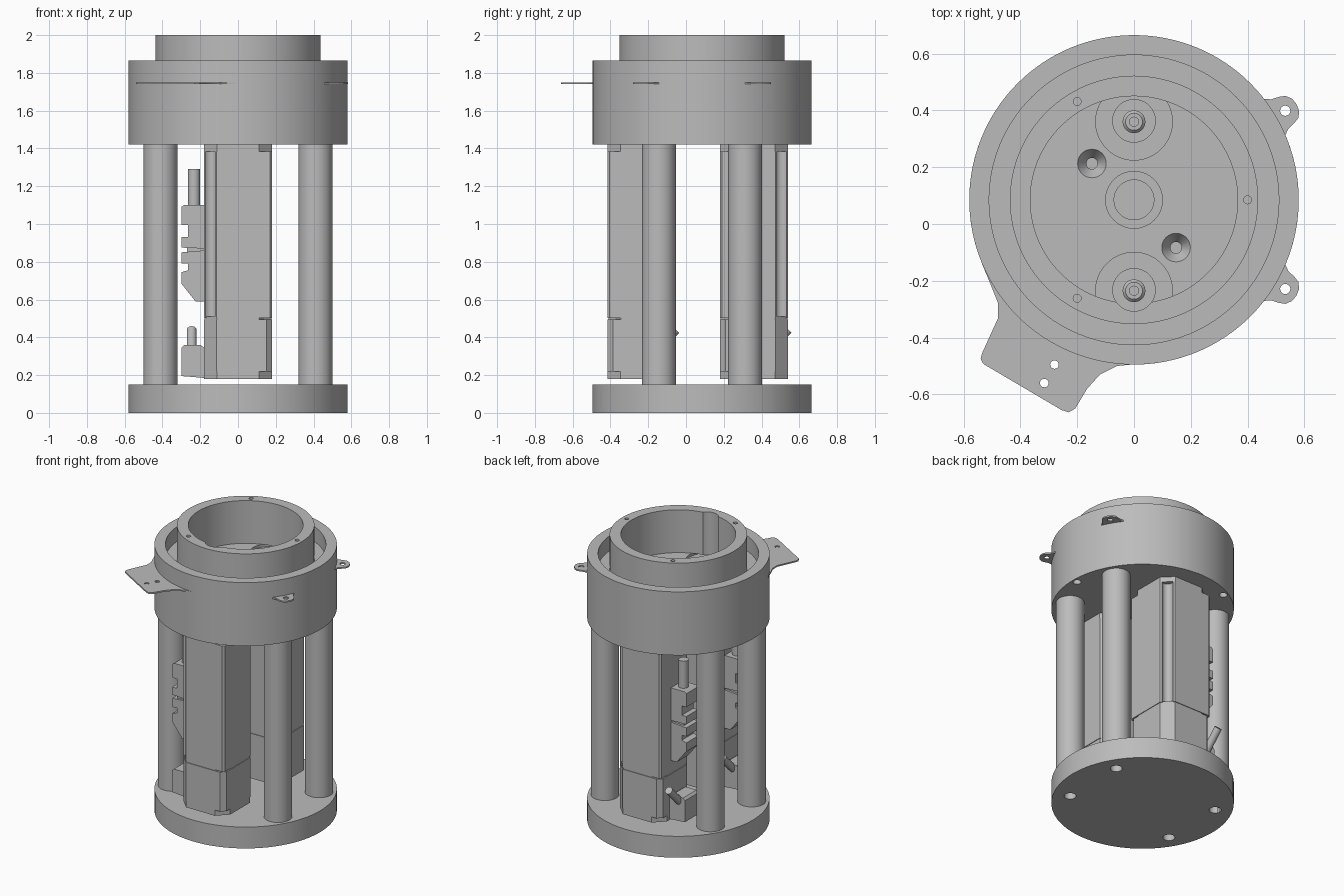
import bpy
import bmesh
from math import cos, sin, radians, pi
from mathutils import Matrix, Vector

if "Cube" in bpy.data.objects:
    bpy.data.objects.remove(bpy.data.objects["Cube"], do_unlink=True)

grey = bpy.data.materials.new("machined_grey")
grey.use_nodes = True
grey.diffuse_color = (0.5, 0.5, 0.5, 1)
grey.node_tree.nodes["Principled BSDF"].inputs["Base Color"].default_value = (0.5, 0.5, 0.5, 1)

CY = 0.085           # y of the main axis
MOTORS = {"front": -0.235, "back": 0.36}


def finish(name, bm, matrix=None):
    bmesh.ops.recalc_face_normals(bm, faces=bm.faces)
    me = bpy.data.meshes.new(name)
    bm.to_mesh(me)
    bm.free()
    if matrix:
        me.transform(matrix)
    me.materials.append(grey)
    ob = bpy.data.objects.new(name, me)
    bpy.context.collection.objects.link(ob)
    return ob


def lathe(name, profile, x=0, y=CY, steps=96):
    """Revolve (radius, z) points about a vertical axis."""
    bm = bmesh.new()
    vs = [bm.verts.new((r, 0, z)) for r, z in profile]
    es = [bm.edges.new(p) for p in zip(vs, vs[1:])]
    bmesh.ops.spin(bm, geom=vs + es, cent=(0, 0, 0), axis=(0, 0, 1),
                   angle=2 * pi, steps=steps)
    bmesh.ops.remove_doubles(bm, verts=bm.verts, dist=1e-5)
    return finish(name, bm, Matrix.Translation((x, y, 0)))


def rod(name, r, z0, z1, x=0, y=CY, steps=32, r2=None):
    top = r if r2 is None else r2
    return lathe(name, [(0, z0), (r, z0), (top, z1), (0, z1)], x, y, steps)


def prism(name, points, h0, h1, matrix=None):
    """Extrude a flat outline from h0 to h1."""
    bm = bmesh.new()
    face = bm.faces.new([bm.verts.new((x, y, h0)) for x, y in points])
    ext = bmesh.ops.extrude_face_region(bm, geom=[face])
    moved = [v for v in ext["geom"] if isinstance(v, bmesh.types.BMVert)]
    bmesh.ops.translate(bm, verts=moved, vec=(0, 0, h1 - h0))
    return finish(name, bm, matrix)


def cut(ob, *cutters):
    """Subtract the cutters and delete them."""
    for c in cutters:
        mod = ob.modifiers.new("cut", "BOOLEAN")
        mod.operation, mod.solver, mod.object = "DIFFERENCE", "EXACT", c
        bpy.context.view_layer.objects.active = ob
        bpy.ops.object.modifier_apply(modifier=mod.name)
        bpy.data.objects.remove(c, do_unlink=True)


def polar(r, deg):
    return r * cos(radians(deg)), CY + r * sin(radians(deg))


# Base plate with screw holes below the posts
base = rod("base_plate", 0.58, 0, 0.15, steps=96)
for sx in (-1, 1):
    for sy in (-1, 1):
        px, py = 0.41 * sx, CY + 0.228 * sy
        side = ("right" if sx < 0 else "left") + ("_front" if sy < 0 else "_back")
        cut(base, rod("hole", 0.038, -0.05, 0.1, px, py))
        rod("post_" + side, 0.09, 0.15, 1.42, px, py, 48)

# Drum: outer rim, groove, raised inner ring, recessed floor with centre step
drum = lathe("drum", [
    (0, 1.42), (0.58, 1.42), (0.58, 1.865), (0.51, 1.865), (0.51, 1.76),
    (0.437, 1.76), (0.437, 2.0), (0.365, 2.0), (0.365, 1.70), (0.1, 1.70),
    (0.1, 1.685), (0.07, 1.685), (0.07, 1.65), (0, 1.65)], steps=128)
for deg in (0, 120, 240):
    cut(drum, rod("hole", 0.014, 1.9, 2.05, *polar(0.4, deg), 16),
        rod("hole", 0.026, 1.35, 1.5, *polar(0.545, deg), 20))
for x, y in ((-0.148, 0.213), (0.148, -0.083)):
    cut(drum, rod("sink", 0.02, 1.655, 1.701, x, y, 32, 0.051),
        rod("hole", 0.02, 1.6, 1.68, x, y, 32))

# Shaft bores; the front one also scallops the ring wall
for side, y in MOTORS.items():
    top = 2.1 if side == "front" else 1.75
    cut(drum, rod("recess", 0.135, 1.68, 1.7005, 0, y, 64),
        rod("bore", 0.075, 1.6, top, 0, y + 0.003, 48))
    lathe(side + "_motor_shaft", [(0, 1.59), (0.04, 1.59), (0.04, 1.69), (0.03, 1.70),
                                  (0.016, 1.70), (0.016, 1.66), (0, 1.66)], 0, y, 32)


# Motors
def motor_outline(chamfers, groove=0.0):
    """Square with cut corners; a groove radius scoops two opposite ones."""
    h, pts = 0.181, []
    for i, c in enumerate(chamfers):
        a = i * pi / 2
        rot = Matrix.Rotation(a, 2)
        local = [(h, h - c), (h - c, h)]
        if groove and i % 2 == 0:
            m = h - c / 2
            arc = [(m + groove * cos(t), m + groove * sin(t))
                   for t in (radians(-45 - d) for d in range(0, 181, 20))]
            local = [local[0]] + arc + [local[1]]
        pts += [rot @ Vector(p) for p in local]
    return pts


SIDE = Matrix(((1, 0, 0, 0), (0, 0, -1, 0), (0, 1, 0, 0), (0, 0, 0, 1)))  # xz outline
for side, y in MOTORS.items():
    at = Matrix.Translation((0, y, 0))
    n = side + "_motor_"
    prism(n + "body", motor_outline((0.068, 0.012, 0.068, 0.012), 0.034), 0.503, 1.385, at)
    prism(n + "neck", motor_outline((0.07,) * 4), 1.385, 1.42, at)
    prism(n + "seam", [p * 0.975 for p in motor_outline((0.068,) * 4)], 0.49, 0.51, at)
    prism(n + "rear_cover", motor_outline((0.068, 0.03, 0.068, 0.03)), 0.22, 0.495, at)
    prism(n + "foot", motor_outline((0.07,) * 4), 0.18, 0.22, at)

    # Cable connectors on the motor's right side
    upright = at @ SIDE
    prism(n + "upper_plug", [
        (-0.178, 0.87), (-0.3, 0.875), (-0.3, 0.93), (-0.265, 0.93), (-0.265, 0.995),
        (-0.3, 0.995), (-0.3, 1.09), (-0.285, 1.1), (-0.178, 1.1)], -0.065, 0.065, upright)
    prism(n + "lower_plug", [
        (-0.178, 0.59), (-0.225, 0.59), (-0.3, 0.685), (-0.3, 0.745), (-0.265, 0.755),
        (-0.265, 0.79), (-0.3, 0.79), (-0.3, 0.85), (-0.178, 0.86)], -0.065, 0.065, upright)
    prism(n + "plug_joint", [(-0.178, 0.85), (-0.27, 0.85), (-0.27, 0.88), (-0.178, 0.88)],
          -0.05, 0.05, upright)
    rod(n + "power_cable", 0.032, 1.09, 1.29, -0.233, y)
    prism(n + "signal_socket", [
        (-0.178, 0.185), (-0.3, 0.195), (-0.3, 0.345), (-0.285, 0.36), (-0.2, 0.36),
        (-0.178, 0.345)], -0.08, 0.07, upright)
    pin = rod(n + "signal_cable", 0.025, 0, 0.2, 0, 0)
    pin.data.transform(Matrix.Translation((-0.245, y + 0.04, 0.3))
                       @ Matrix.Rotation(radians(-45), 4, "X"))

# Thin bracket plate and two ears around the drum
Z0, Z1 = 1.74, 1.75
bracket = prism("sensor_bracket", [
    (-0.2, -0.1), (-0.535, -0.14), (-0.5, -0.225), (-0.478, -0.28), (-0.478, -0.33),
    (-0.535, -0.455), (-0.54, -0.475), (-0.53, -0.493), (-0.255, -0.655),
    (-0.23, -0.663), (-0.207, -0.65), (-0.165, -0.58), (-0.12, -0.53),
    (-0.06, -0.5), (0, -0.494), (0, -0.2)], Z0, Z1)
hollow = [rod("clear", 0.56, Z0 - 0.1, Z1 + 0.1, steps=128)]
cut(bracket, *hollow, *[rod("hole", 0.015, Z0 - 0.1, Z1 + 0.1, x, y, 20)
                        for x, y in ((-0.28, -0.495), (-0.316, -0.56))])

EAR = [(0.56, -0.085), (0.595, -0.06), (0.625, -0.053), (0.645, -0.045), (0.66, -0.025),
       (0.664, 0)]
for deg, name in ((30.5, "ear_back"), (-30.5, "ear_front")):
    spin = Matrix.Translation((0, CY, 0)) @ Matrix.Rotation(radians(deg), 4, "Z")
    outline = EAR + [(x, -y) for x, y in reversed(EAR[:-1])]
    ear = prism(name, outline, Z0, Z1, spin)
    cut(ear, rod("hole", 0.018, Z0 - 0.1, Z1 + 0.1, *polar(0.618, deg), 20))

# Smooth the round surfaces, keep edges crisp
bpy.ops.object.select_all(action="DESELECT")
for ob in bpy.context.scene.objects:
    if ob.type == "MESH" and grey.name in ob.data.materials:
        ob.select_set(True)
        bpy.context.view_layer.objects.active = ob
bpy.ops.object.shade_smooth_by_angle(angle=radians(25))
